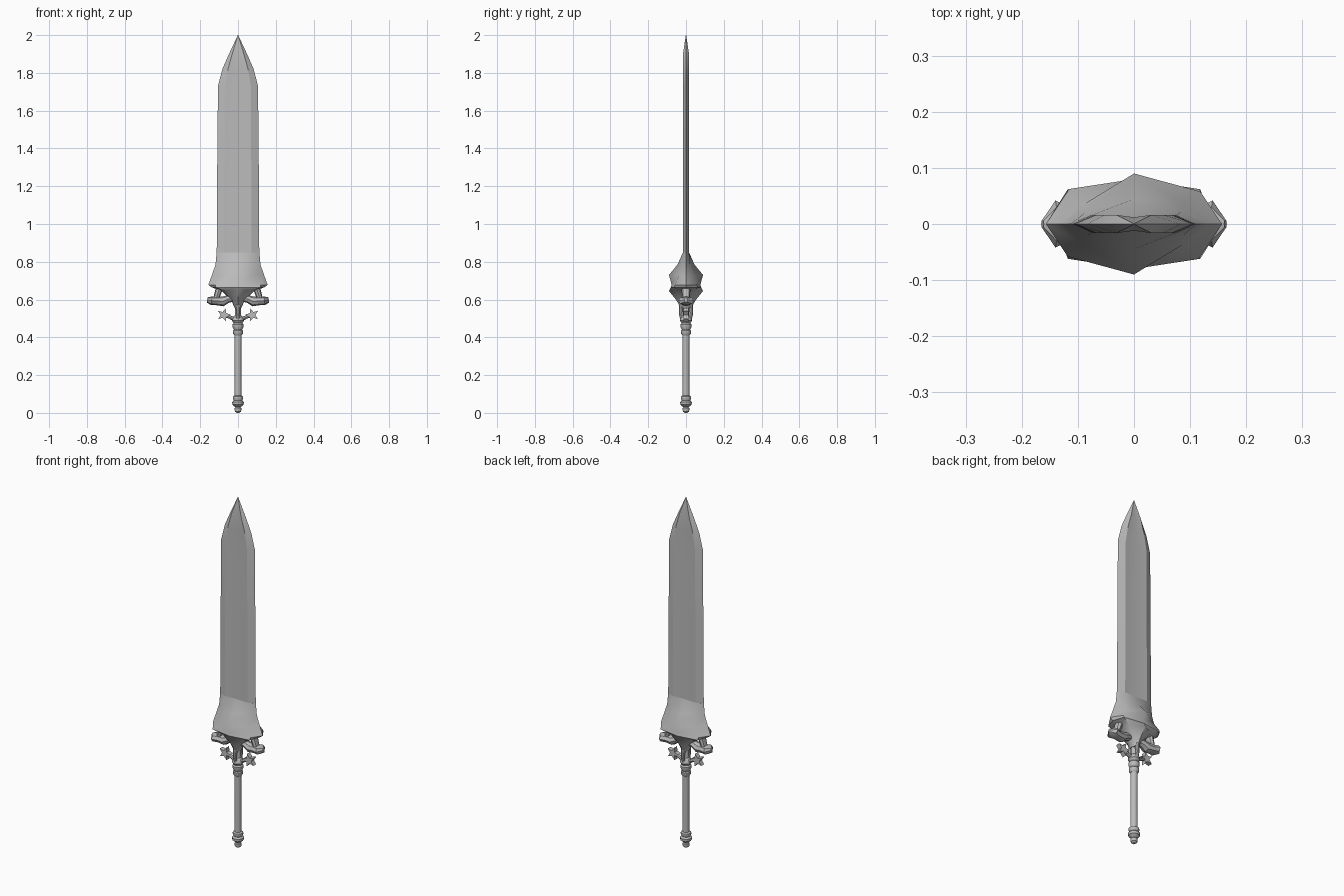
import bpy, bmesh, math
from mathutils import Vector

old = bpy.data.objects.get("Cube")
if old:
    bpy.data.objects.remove(old, do_unlink=True)

steel = bpy.data.materials.new("grey steel")
steel.use_nodes = True
GREY = (0.5, 0.5, 0.5, 1)
steel.diffuse_color = GREY
steel.node_tree.nodes["Principled BSDF"].inputs["Base Color"].default_value = GREY


def loft(name, rings, angle=35):
    """Skin a list of equal-length point rings and cap both ends."""
    bm = bmesh.new()
    loops = [[bm.verts.new(p) for p in ring] for ring in rings]
    n = len(loops[0])
    for a, b in zip(loops, loops[1:]):
        for i in range(n):
            j = (i + 1) % n
            bm.faces.new((a[i], a[j], b[j], b[i]))
    bm.faces.new(loops[0][::-1])
    bm.faces.new(loops[-1])
    bmesh.ops.recalc_face_normals(bm, faces=bm.faces)
    mesh = bpy.data.meshes.new(name)
    bm.to_mesh(mesh)
    bm.free()
    mesh.materials.append(steel)
    obj = bpy.data.objects.new(name, mesh)
    bpy.context.collection.objects.link(obj)
    bpy.ops.object.select_all(action="DESELECT")
    obj.select_set(True)
    bpy.context.view_layer.objects.active = obj
    bpy.ops.object.shade_smooth_by_angle(angle=math.radians(angle))
    return obj


def section(z, ridge, sx, sy, w):
    """Flat eight-sided section: central ridge, shoulders, side edges."""
    return [(0, -ridge, z), (sx, -sy, z), (w, 0, z), (sx, sy, z),
            (0, ridge, z), (-sx, sy, z), (-w, 0, z), (-sx, -sy, z)]


def lathe(name, profile, sides=12):
    step = math.tau / sides
    return loft(name, [[(r * math.cos(i * step), r * math.sin(i * step), z)
                        for i in range(sides)] for r, z in profile])


def limb(name, path, sides=8):
    """Tapered limb: each path entry is x, y, z, radius, depth radius."""
    pts = [Vector(p[:3]) for p in path]
    rings = []
    for k, (p, spec) in enumerate(zip(pts, path)):
        t = (pts[min(k + 1, len(pts) - 1)] - pts[max(k - 1, 0)]).normalized()
        u = t.cross(Vector((0, 1, 0))).normalized()
        v = u.cross(t)
        rings.append([p + u * spec[3] * math.cos(i * math.tau / sides)
                      + v * spec[4] * math.sin(i * math.tau / sides)
                      for i in range(sides)])
    return loft(name, rings)


# Broad blade with a shallow central fuller and bevelled edges
blade = [(0.66, 0.115), (0.80, 0.115), (0.92, 0.111), (1.30, 0.110),
         (1.73, 0.106), (1.82, 0.083), (1.90, 0.048)]
loft("blade", [section(z, 0.012, w * 0.64, 0.016, w) for z, w in blade]
     + [section(2.0, 0.001, 0.0006, 0.0008, 0.001)], 20)

# Flared guard shell with a ridge on the front and back
loft("guard_shell", [
    section(0.555, 0.028, 0.012, 0.018, 0.018),
    section(0.595, 0.05, 0.025, 0.03, 0.035),
    section(0.645, 0.09, 0.07, 0.045, 0.085),
    section(0.665, 0.08, 0.118, 0.062, 0.14),
    section(0.678, 0.076, 0.118, 0.058, 0.157),
    section(0.73, 0.09, 0.088, 0.036, 0.138),
    section(0.785, 0.045, 0.085, 0.022, 0.119),
    section(0.85, 0.012, 0.074, 0.016, 0.113)], 40)

# Grip, neck and pommel
lathe("grip", [(0.019, 0.07), (0.018, 0.25), (0.019, 0.43)])
lathe("neck", [(0.019, 0.41), (0.026, 0.42), (0.026, 0.435), (0.022, 0.44),
               (0.029, 0.455), (0.029, 0.468), (0.023, 0.475), (0.032, 0.488),
               (0.030, 0.50), (0.017, 0.515), (0.014, 0.57), (0.014, 0.60)])
lathe("pommel", [(0.008, 0), (0.017, 0.008), (0.018, 0.025), (0.014, 0.03),
                 (0.03, 0.044), (0.031, 0.058), (0.023, 0.066),
                 (0.028, 0.078), (0.027, 0.086), (0.018, 0.092)])

# Front and back prongs linking neck and shell
for side, s in (("front", -1), ("back", 1)):
    limb(side + "_prong", [(0, s * 0.018, 0.485, 0.012, 0.01),
                           (0, s * 0.028, 0.52, 0.009, 0.009),
                           (0, s * 0.024, 0.57, 0.014, 0.012)])

for side, s in (("left", 1), ("right", -1)):
    # Curled claw below each wing
    limb(side + "_claw", [(s * 0.015, 0, 0.61, 0.018, 0.02),
                          (s * 0.055, 0, 0.602, 0.020, 0.025),
                          (s * 0.08, 0, 0.59, 0.026, 0.03),
                          (s * 0.115, 0, 0.592, 0.022, 0.03),
                          (s * 0.14, 0, 0.594, 0.023, 0.042),
                          (s * 0.163, 0, 0.598, 0.014, 0.008)])
    # Link between claw and wing
    limb(side + "_link", [(s * 0.118, 0, 0.60, 0.014, 0.02),
                          (s * 0.108, 0, 0.63, 0.017, 0.022),
                          (s * 0.095, 0, 0.67, 0.02, 0.025)])
    # Branch ending in a small spiked star
    limb(side + "_branch", [(s * 0.012, 0, 0.493, 0.012, 0.014),
                            (s * 0.045, 0, 0.508, 0.009, 0.011),
                            (s * 0.08, 0, 0.52, 0.012, 0.012)])
    star = []
    for i in range(10):
        r = 0.016 if i % 2 else 0.037
        a = math.tau * i / 10 + 0.6
        star.append((s * (0.076 + r * math.cos(a)), 0.519 + r * math.sin(a)))
    loft(side + "_star", [[(x, y, z) for x, z in star] for y in (-0.013, 0.013)])
